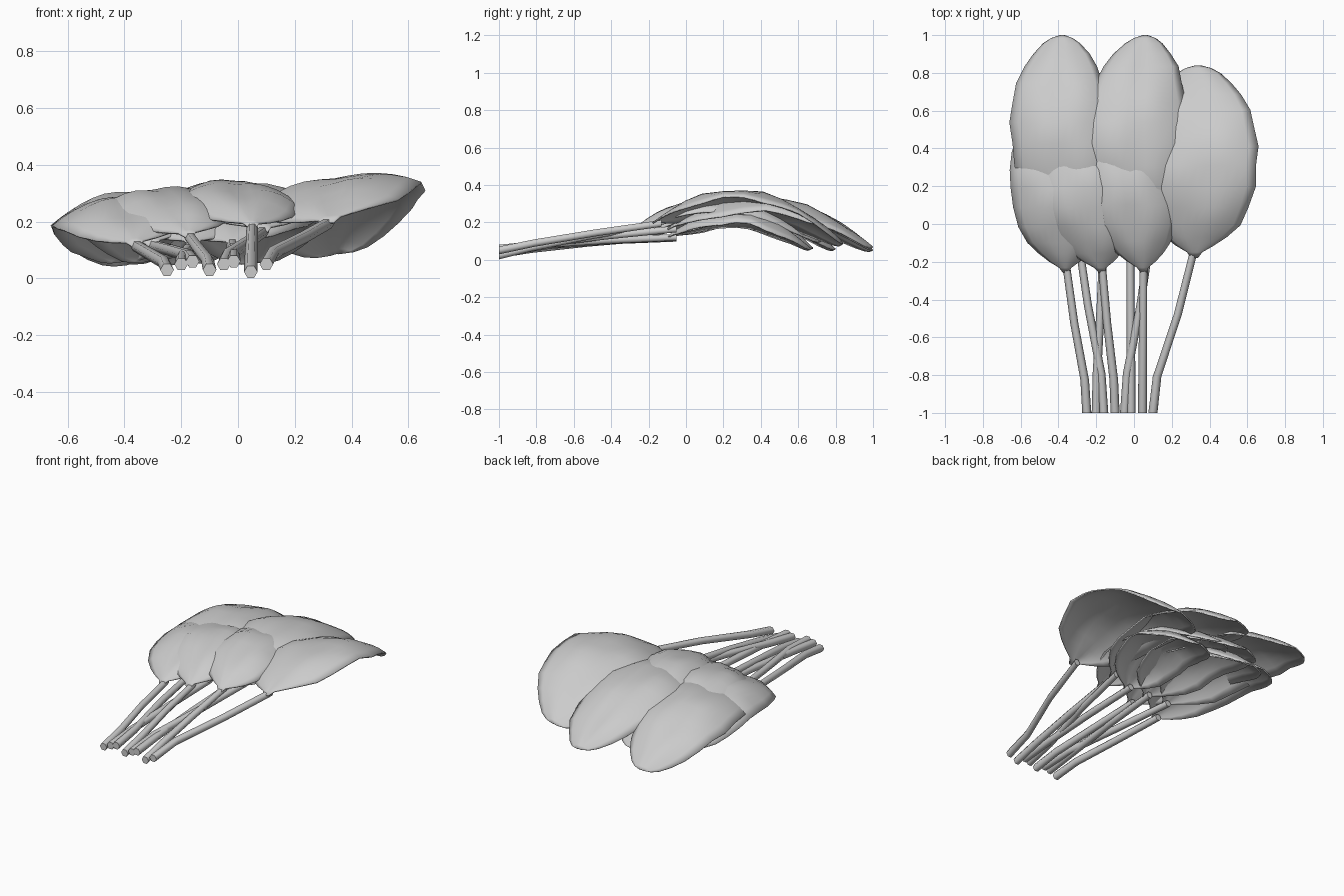
import bpy, bmesh, math
from mathutils import Vector

if "Cube" in bpy.data.objects:
    bpy.data.objects.remove(bpy.data.objects["Cube"])

grey = bpy.data.materials.new("leaf grey")
grey.diffuse_color = (0.6, 0.6, 0.6, 1)
grey.use_nodes = True
grey.node_tree.nodes["Principled BSDF"].inputs["Base Color"].default_value = grey.diffuse_color

# Half-width of a leaf along its length (fraction of length, fraction of width)
OUTLINE = [(0, .06), (.03, .13), (.065, .33), (.11, .54), (.17, .74), (.26, .89),
           (.37, .97), (.48, 1), (.58, 1), (.68, .96), (.77, .86), (.85, .73),
           (.91, .56), (.96, .37), (.985, .22), (1, .05)]
ACROSS = 12


def smooth(ob, angle):
    bpy.ops.object.select_all(action='DESELECT')
    ob.select_set(True)
    bpy.context.view_layer.objects.active = ob
    bpy.ops.object.shade_smooth_by_angle(angle=math.radians(angle))


def leaf(name, base, tip, width, arch, roll, bow, seed):
    """Arched, domed blade from base to tip, gently crumpled."""
    base, tip = Vector(base), Vector(tip)
    bm = bmesh.new()
    rows = []
    for u, w in OUTLINE:
        mid = base.lerp(tip, u)
        mid.x += bow * math.sin(math.pi * u)
        mid.z += arch * 4 * u * (1 - u)
        row = []
        for j in range(ACROSS + 1):
            v = 2 * j / ACROSS - 1
            dx = v * w * width
            edge = 1 + 0.02 * math.sin(u * 31 + seed * 2 + v)
            crumple = 0.009 * math.sin(u * 17 + seed) * math.sin(v * 4 + seed * 1.7) * w
            crease = -0.008 * math.exp(-(v * 5) ** 2) * w
            z = mid.z + roll * dx - 0.08 * w * abs(v) ** 2.4 + crumple + crease
            row.append(bm.verts.new((mid.x + dx * edge, mid.y, z)))
        rows.append(row)
    for a, b in zip(rows, rows[1:]):
        for j in range(ACROSS):
            bm.faces.new((a[j], a[j + 1], b[j + 1], b[j]))
    me = bpy.data.meshes.new(name)
    bm.to_mesh(me)
    bm.free()
    me.materials.append(grey)
    ob = bpy.data.objects.new(name, me)
    bpy.context.collection.objects.link(ob)
    smooth(ob, 50)
    mod = ob.modifiers.new("thickness", 'SOLIDIFY')
    mod.thickness = 0.008


def stem(name, points, radius=0.024, sides=6):
    """Hexagonal tube through the points, with closed ends."""
    bm = bmesh.new()
    rings = []
    for i, p in enumerate(points):
        r = radius * (1 - 0.15 * i / (len(points) - 1))
        rings.append([bm.verts.new((p[0] + r * math.cos(2 * math.pi * k / sides), p[1],
                                    p[2] + r * math.sin(2 * math.pi * k / sides)))
                      for k in range(sides)])
    for a, b in zip(rings, rings[1:]):
        for k in range(sides):
            n = (k + 1) % sides
            bm.faces.new((a[k], a[n], b[n], b[k]))
    bm.faces.new(rings[0])
    bm.faces.new(rings[-1])
    bmesh.ops.recalc_face_normals(bm, faces=bm.faces)
    me = bpy.data.meshes.new(name)
    bm.to_mesh(me)
    bm.free()
    me.materials.append(grey)
    ob = bpy.data.objects.new(name, me)
    bpy.context.collection.objects.link(ob)
    smooth(ob, 65)


# name, stem foot (x, z), leaf base, leaf tip, half width, arch, roll, sideways bow
BUNCH = [
    ("front_left", (-.25, .03), (-.36, -.26, .12), (-.40, .68, .065), .25, .20, .10, -.025),
    ("front_middle", (-.10, .03), (-.17, -.26, .15), (-.32, .68, .065), .25, .21, .07, -.055),
    ("front_right", (.045, .023), (.05, -.26, .185), (-.05, .72, .10), .235, .20, -.02, -.02),
    ("right", (.10, .05), (.32, -.18, .20), (.34, .84, .09), .312, .215, .17, .01),
    ("back_left", (-.16, .06), (-.30, -.10, .12), (-.38, 1.0, .055), .265, .22, .09, -.045),
    ("back_right", (-.05, .05), (.09, -.10, .17), (.06, 1.0, .07), .27, .22, -.01, -.065),
    ("lower_left", (-.20, .05), (-.16, -.10, .125), (-.18, .80, .06), .25, .185, .04, 0),
    ("lower_right", (-.015, .06), (-.02, -.10, .125), (.06, .67, .06), .23, .175, .05, .02),
]
for i, (name, foot, base, tip, width, arch, roll, bow) in enumerate(BUNCH):
    leaf(name + "_leaf", base, tip, width, arch, roll, bow, i + 1)
    end = Vector(base) + Vector((0, .05, -.005))
    start = Vector((foot[0], -1, foot[1]))
    bend = start.lerp(end, 0.22)
    bend.x = start.x + (end.x - start.x) * 0.1
    bend.z += 0.008
    stem(name + "_stem", [start, bend, start.lerp(end, .6) + Vector((0, 0, .008)), end])
